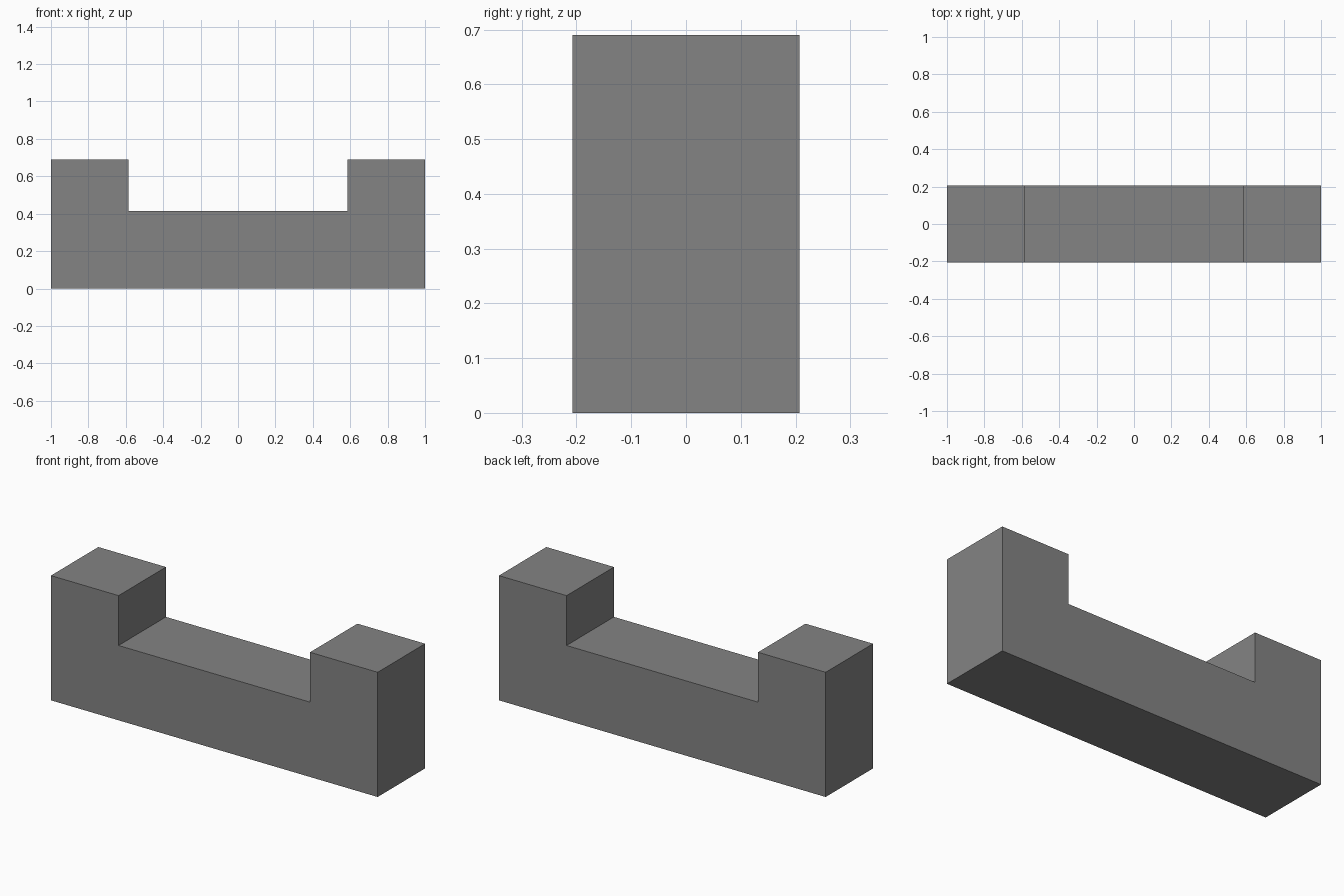
import bpy
import bmesh

if "Cube" in bpy.data.objects:
    bpy.data.objects.remove(bpy.data.objects["Cube"])

HALF_LENGTH, HALF_DEPTH = 1.0, 0.207
NOTCH_HALF, NOTCH_Z, TOP_Z = 0.586, 0.414, 0.69

grey = bpy.data.materials.new("mid grey")
grey.diffuse_color = (0.23, 0.23, 0.23, 1)
grey.use_nodes = True
grey.node_tree.nodes["Principled BSDF"].inputs["Base Color"].default_value = grey.diffuse_color

# U-shaped front profile: right half, then mirrored to the left
right = [(HALF_LENGTH, 0), (HALF_LENGTH, TOP_Z), (NOTCH_HALF, TOP_Z), (NOTCH_HALF, NOTCH_Z)]
profile = right + [(-x, z) for x, z in reversed(right)]

# Notched block: extrude the profile from front to back
bm = bmesh.new()
face = bm.faces.new([bm.verts.new((x, -HALF_DEPTH, z)) for x, z in profile])
result = bmesh.ops.extrude_face_region(bm, geom=[face], use_keep_orig=True)
moved = [g for g in result["geom"] if isinstance(g, bmesh.types.BMVert)]
bmesh.ops.translate(bm, verts=moved, vec=(0, 2 * HALF_DEPTH, 0))
bmesh.ops.recalc_face_normals(bm, faces=bm.faces)

mesh = bpy.data.meshes.new("notched_block")
bm.to_mesh(mesh)
bm.free()
mesh.materials.append(grey)
block = bpy.data.objects.new("notched_block", mesh)
bpy.context.collection.objects.link(block)
